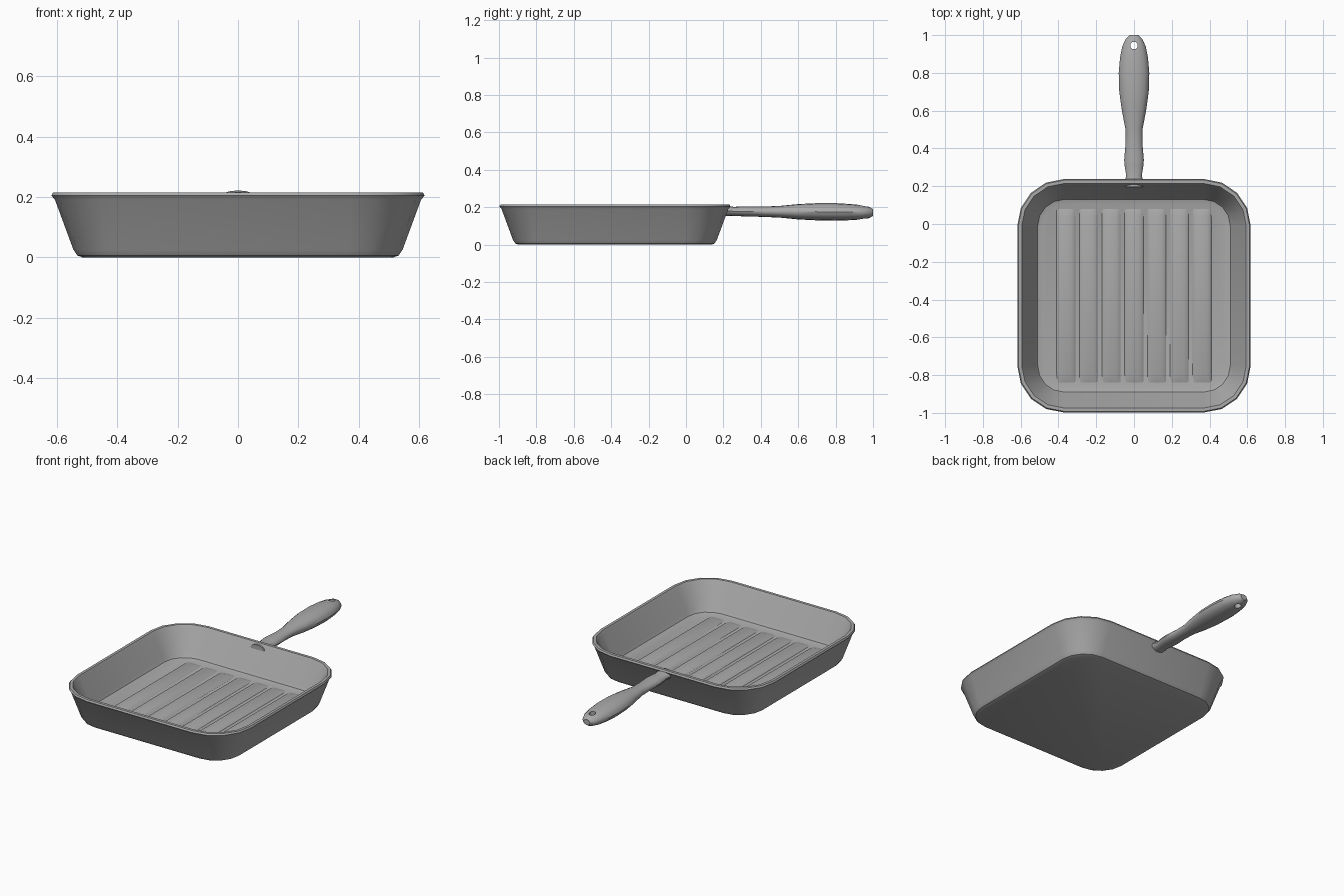
import bpy, bmesh
from math import sin, cos, pi, radians

cube = bpy.data.objects.get("Cube")
if cube:
    bpy.data.objects.remove(cube, do_unlink=True)

iron = bpy.data.materials.new("grey cast iron")
iron.use_nodes = True
GREY = (0.4, 0.4, 0.4, 1)
iron.diffuse_color = GREY
iron.node_tree.nodes["Principled BSDF"].inputs["Base Color"].default_value = GREY

PAN_Y = -0.38


def loft(name, rings, angle):
    """Skin a list of closed rings and cap both ends."""
    bm = bmesh.new()
    loops = [[bm.verts.new(p) for p in ring] for ring in rings]
    n = len(loops[0])
    for a, b in zip(loops, loops[1:]):
        for i in range(n):
            j = (i + 1) % n
            bm.faces.new((a[i], a[j], b[j], b[i]))
    bm.faces.new(loops[0][::-1])
    bm.faces.new(loops[-1])
    bmesh.ops.recalc_face_normals(bm, faces=bm.faces)
    mesh = bpy.data.meshes.new(name)
    bm.to_mesh(mesh)
    bm.free()
    mesh.materials.append(iron)
    obj = bpy.data.objects.new(name, mesh)
    bpy.context.collection.objects.link(obj)
    bpy.ops.object.select_all(action='DESELECT')
    obj.select_set(True)
    bpy.context.view_layer.objects.active = obj
    bpy.ops.object.shade_smooth_by_angle(angle=radians(angle))
    return obj


def rounded_square(half, z, steps=4):
    core = 0.37
    r = half - core
    ring = []
    for corner, (sx, sy) in enumerate(((1, 1), (-1, 1), (-1, -1), (1, -1))):
        for k in range(steps + 1):
            t = (corner + k / steps) * pi / 2
            ring.append((sx * core + r * cos(t), PAN_Y + sy * core + r * sin(t), z))
    return ring


def oval(y, zc, w, h, sides=16):
    return [(w * cos(2 * pi * i / sides), y, zc + h * sin(2 * pi * i / sides))
            for i in range(sides)]


# Pan body: base, flared wall, rolled rim, inner wall, floor
pan_profile = [(0.515, 0), (0.532, 0.006), (0.545, 0.025), (0.606, 0.19),
               (0.618, 0.205), (0.612, 0.215), (0.594, 0.215), (0.586, 0.203),
               (0.522, 0.06), (0.51, 0.042), (0.485, 0.035)]
loft("pan_body", [rounded_square(h, z) for h, z in pan_profile], 20)

# Seven low grill ridges with tapered ends
for i in range(7):
    x = (i - 3) * 0.12
    rings = []
    for y, s in ((-0.46, 0.1), (-0.42, 1), (0.42, 1), (0.46, 0.1)):
        rings.append([(x + 0.05 * cos(k * pi / 6), PAN_Y + y,
                       0.034 + 0.014 * s * sin(k * pi / 6)) for k in range(7)])
    loft("grill_ridge_%d" % (i + 1), rings, 40)

# Handle: waisted neck swelling into a grip: y, centre z, half width, half height
handle_profile = [(0.195, 0.18, 0.05, 0.028), (0.235, 0.18, 0.047, 0.026),
                  (0.255, 0.178, 0.041, 0.024), (0.31, 0.178, 0.05, 0.027),
                  (0.34, 0.178, 0.052, 0.027), (0.42, 0.176, 0.045, 0.028),
                  (0.5, 0.176, 0.045, 0.031), (0.6, 0.176, 0.064, 0.041),
                  (0.7, 0.176, 0.078, 0.046), (0.8, 0.175, 0.081, 0.047),
                  (0.88, 0.174, 0.074, 0.043), (0.94, 0.173, 0.062, 0.038),
                  (0.98, 0.172, 0.044, 0.03), (1.0, 0.172, 0.022, 0.018)]
handle = loft("handle", [oval(*p) for p in handle_profile], 35)

# Hanging hole through the end of the handle
bpy.ops.mesh.primitive_cylinder_add(vertices=12, radius=0.02, depth=0.3,
                                    location=(0, 0.945, 0.17))
cutter = bpy.context.object
cutter.name = "hole_cutter"
cutter.hide_render = True
cutter.data.materials.append(iron)
bpy.context.view_layer.objects.active = handle
cut = handle.modifiers.new("hanging_hole", 'BOOLEAN')
cut.object = cutter
cut.operation = 'DIFFERENCE'
cut.solver = 'EXACT'
bpy.ops.object.modifier_move_to_index(modifier=cut.name, index=0)
bpy.ops.object.modifier_apply(modifier=cut.name)
bpy.data.objects.remove(cutter, do_unlink=True)
